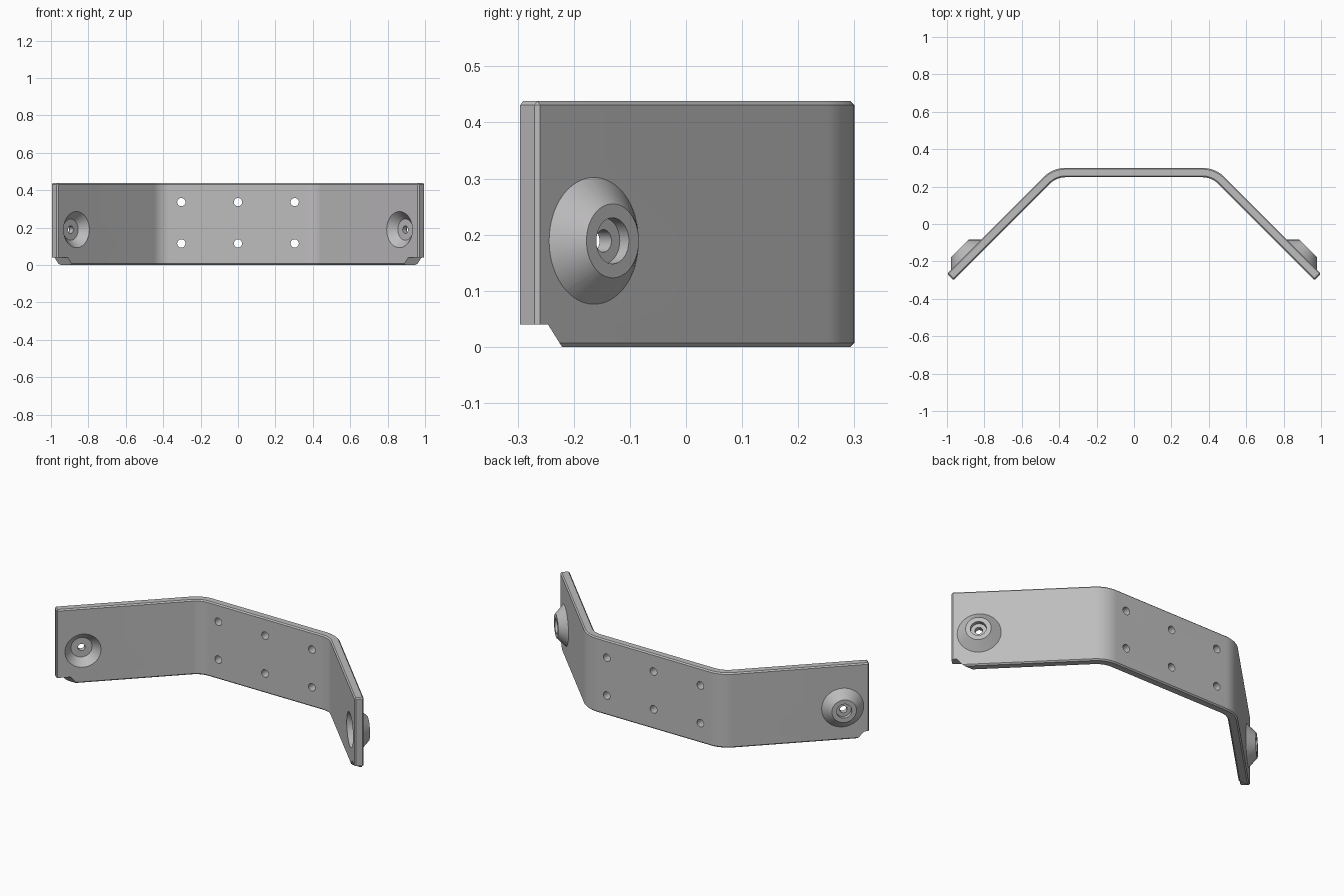
import bpy, bmesh, math
from mathutils import Matrix, Vector

if "Cube" in bpy.data.objects:
    bpy.data.objects.remove(bpy.data.objects["Cube"], do_unlink=True)

HEIGHT = 0.438
THICK = 0.05
S = math.sqrt(0.5)

steel = bpy.data.materials.new("grey_metal")
steel.use_nodes = True
steel.diffuse_color = (0.52, 0.51, 0.52, 1)
steel.node_tree.nodes["Principled BSDF"].inputs["Base Color"].default_value = (0.52, 0.51, 0.52, 1)


def finish(bm, name):
    bmesh.ops.recalc_face_normals(bm, faces=bm.faces)
    mesh = bpy.data.meshes.new(name)
    bm.to_mesh(mesh)
    bm.free()
    mesh.materials.append(steel)
    obj = bpy.data.objects.new(name, mesh)
    bpy.context.collection.objects.link(obj)
    return obj


def prism(name, points, offset, bevel=0):
    """Extrude a planar outline along an offset, optionally chamfering its sharp edges."""
    bm = bmesh.new()
    face = bm.faces.new([bm.verts.new(p) for p in points])
    moved = bmesh.ops.extrude_face_region(bm, geom=[face])["geom"]
    bmesh.ops.translate(bm, vec=offset, verts=[v for v in moved if isinstance(v, bmesh.types.BMVert)])
    bmesh.ops.recalc_face_normals(bm, faces=bm.faces)
    if bevel:
        sharp = [e for e in bm.edges if e.calc_face_angle(0) > math.radians(40)]
        bmesh.ops.bevel(bm, geom=sharp, offset=bevel, segments=1, profile=0.5, affect='EDGES')
    return finish(bm, name)


def lathe(name, profile, origin, axis, sides=64):
    """Closed solid of revolution from (radius, height) pairs, pointing along axis."""
    bm = bmesh.new()
    rings = [[bm.verts.new((r * math.cos(math.tau * i / sides), r * math.sin(math.tau * i / sides), h))
              for i in range(sides)] for r, h in profile]
    for a, b in zip(rings, rings[1:]):
        for i in range(sides):
            j = (i + 1) % sides
            bm.faces.new((a[i], a[j], b[j], b[i]))
    bm.faces.new(rings[0])
    bm.faces.new(rings[-1])
    turn = Vector(axis).to_track_quat('Z', 'Y').to_matrix().to_4x4()
    bm.transform(Matrix.Translation(origin) @ turn)
    return finish(bm, name)


def combine(target, tool, operation):
    mod = target.modifiers.new(tool.name, 'BOOLEAN')
    mod.operation = operation
    mod.solver = 'EXACT'
    mod.object = tool
    tool.hide_render = True
    bpy.context.view_layer.objects.active = target
    bpy.ops.object.modifier_apply(modifier=mod.name)
    bpy.data.objects.remove(tool, do_unlink=True)


# Bent strap: half outline of each skin, bends concentric
BEND = 0.165
bend_x = 0.435 - BEND * math.tan(math.pi / 8)
bend_y = 0.30 - BEND


def skin(radius, tip):
    arc = [(bend_x + radius * math.sin(a), bend_y + radius * math.cos(a))
           for a in (math.pi / 4 * i / 12 for i in range(13))]
    half = arc + [tip]
    return [(-x, y) for x, y in reversed(half)] + half


outer = skin(BEND, (1.0, -0.265))
inner = skin(BEND - THICK, (1.0 - THICK * S, -0.265 - THICK * S))
outline = [(x, y, 0) for x, y in outer + inner[::-1]]
bracket = prism("bent_bracket", outline, (0, 0, HEIGHT), bevel=0.007)

# Lower corner notches, cut straight across both arms
notch = [(-1.5, y, z) for y, z in ((-0.5, -0.1), (-0.5, 0.04), (-0.246, 0.04), (-0.1585, -0.1))]
combine(bracket, prism("notch_cutter", notch, (3, 0, 0)), 'DIFFERENCE')

# Conical bosses with a hollow back, bolt hole and counterbore
for side in (-1, 1):
    origin, axis = (side * 0.899, -0.164, 0.189), (side, 1, 0)
    boss = lathe("boss", [(0.113, -0.01), (0.113, 0), (0.066, 0.047)], origin, axis)
    combine(bracket, boss, 'UNION')
    bore = lathe("bore_cutter", [(0.106, -0.06), (0.057, -0.006), (0.02, -0.006),
                                 (0.02, 0.024), (0.041, 0.024), (0.041, 0.08)], origin, axis)
    combine(bracket, bore, 'DIFFERENCE')

# Mounting holes in the back plate
for x in (-0.303, 0, 0.303):
    for z in (0.115, 0.336):
        drill = lathe("hole_cutter", [(0.022, 0), (0.022, 0.3)], (x, 0.15, z), (0, 1, 0), 32)
        combine(bracket, drill, 'DIFFERENCE')

bpy.ops.object.select_all(action='DESELECT')
bracket.select_set(True)
bpy.context.view_layer.objects.active = bracket
bpy.ops.object.shade_smooth_by_angle(angle=math.radians(25))
